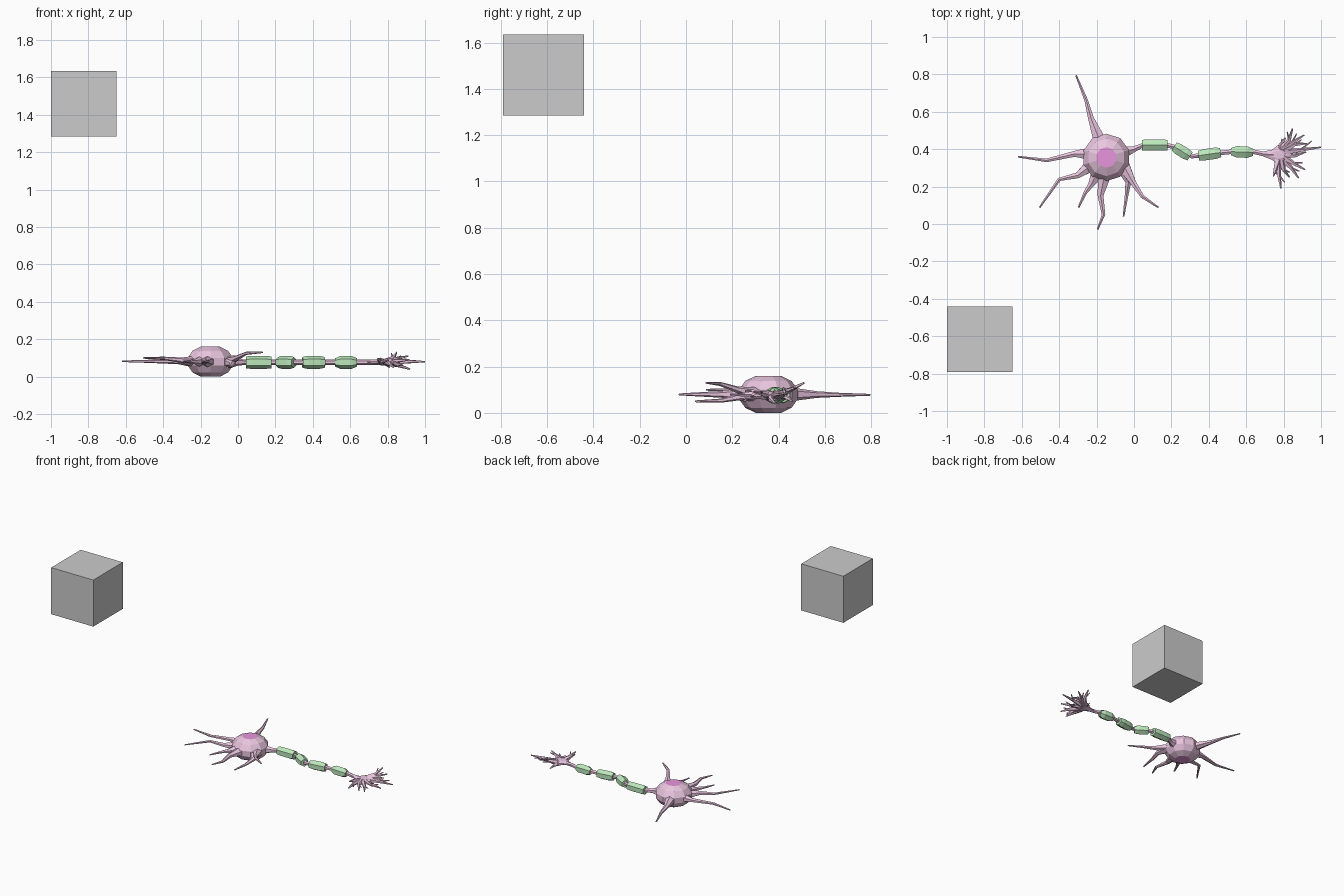
import bpy, bmesh, math
from mathutils import Vector


def material(name, rgb):
    m = bpy.data.materials.new(name)
    m.diffuse_color = (*rgb, 1)
    return m


PINK = material("pink", (0.82, 0.56, 0.74))
MAGENTA = material("magenta", (0.80, 0.30, 0.72))
GREEN = material("green", (0.50, 0.80, 0.50))


def tube(name, pts, radii, sides, mats, flat=1.0, cap_mat=0):
    """Faceted tube through pts; flat scales its thickness."""
    pts = [Vector(p) for p in pts]
    bm = bmesh.new()
    rings = []
    for i, p in enumerate(pts):
        t = (pts[min(i + 1, len(pts) - 1)] - pts[max(i - 1, 0)]).normalized()
        ref = Vector((0, 1, 0)) if abs(t.z) > 0.9 else Vector((0, 0, 1))
        side = t.cross(ref).normalized()
        up = side.cross(t)
        ring = []
        for k in range(sides):
            a = 2 * math.pi * (k + 0.5) / sides
            ring.append(bm.verts.new(p + radii[i] * (math.cos(a) * side + flat * math.sin(a) * up)))
        rings.append(ring)
    for a, b in zip(rings, rings[1:]):
        for k in range(sides):
            j = (k + 1) % sides
            bm.faces.new((a[k], a[j], b[j], b[k]))
    for ring in (rings[0], rings[-1]):
        bm.faces.new(ring).material_index = cap_mat
    bmesh.ops.recalc_face_normals(bm, faces=bm.faces)
    me = bpy.data.meshes.new(name)
    bm.to_mesh(me)
    bm.free()
    for m in mats:
        me.materials.append(m)
    ob = bpy.data.objects.new(name, me)
    bpy.context.collection.objects.link(ob)
    return ob


# Loose cube
bpy.ops.mesh.primitive_cube_add(size=0.35, location=(-0.825, -0.615, 1.46))
bpy.context.object.name = "cube"

# Cell body, with the nucleus showing as its top and bottom caps
CX, CY, CZ = -0.148, 0.356, 0.08
profile = [(0, 0.055), (0.022, 0.1), (0.06, 0.127), (0.10, 0.127), (0.138, 0.1), (0.16, 0.055)]
tube("cell_body", [(CX, CY, z) for z, r in profile], [r for z, r in profile], 10, [PINK, MAGENTA], cap_mat=1)

# Dendrites: plan points and tip height
dendrites = [
    ([(-0.185, 0.45), (-0.23, 0.565), (-0.255, 0.66), (-0.31, 0.795)], 0.078),
    ([(-0.24, 0.375), (-0.318, 0.375), (-0.468, 0.34), (-0.62, 0.36)], 0.082),
    ([(-0.235, 0.31), (-0.302, 0.26), (-0.40, 0.238), (-0.505, 0.088)], 0.10),
    ([(-0.20, 0.265), (-0.23, 0.21), (-0.26, 0.168), (-0.297, 0.088)], 0.08),
    ([(-0.16, 0.25), (-0.179, 0.152), (-0.163, 0.05), (-0.195, -0.03)], 0.08),
    ([(-0.06, 0.30), (-0.03, 0.225), (-0.04, 0.152), (-0.056, 0.04)], 0.05),
    ([(-0.055, 0.31), (-0.005, 0.222), (0.045, 0.147), (0.131, 0.088)], 0.13),
]
for path, tip in dendrites:
    pts = [(x, y, CZ + (tip - CZ) * f) for (x, y), f in zip(path, (0, 0.4, 0.9, 1))]
    tube("dendrite", pts, [0.038, 0.018, 0.011, 0.005], 6, [PINK], flat=0.8)

# Axon running to the terminal
axon = [(-0.05, 0.385), (0, 0.40), (0.045, 0.42), (0.18, 0.42), (0.215, 0.412), (0.31, 0.362),
        (0.345, 0.366), (0.46, 0.38), (0.52, 0.386), (0.64, 0.386), (0.69, 0.375), (0.75, 0.37)]
tube("axon", [(x, y, 0.077) for x, y in axon], [0.034, 0.018] + [0.014] * 10, 6, [PINK])

# Sheath segments: centre, heading, length, end radius
for x, y, ang, length, end in [(0.11, 0.422, 0, 0.136, 0.032), (0.257, 0.388, -32, 0.10, 0.029),
                               (0.404, 0.374, 8, 0.12, 0.029), (0.578, 0.385, -2, 0.118, 0.022)]:
    d = Vector((math.cos(math.radians(ang)), math.sin(math.radians(ang)), 0)) * length
    c = Vector((x, y, 0.076))
    tube("sheath", [c + d * f for f in (-0.5, -0.25, 0.25, 0.5)], [end, 0.035, 0.035, end], 6, [GREEN])

# Terminal swelling
tube("terminal", [(0.69, 0.375, 0.077), (0.74, 0.37, 0.077), (0.77, 0.37, 0.077), (0.81, 0.375, 0.077), (0.84, 0.38, 0.077)],
     [0.014, 0.03, 0.055, 0.05, 0.02], 8, [PINK], flat=0.35)

# Terminal branches: root, bend, tip
branches = [
    ((0.80, 0.385), (0.89, 0.395, 0.08), (1.0, 0.41, 0.08)),
    ((0.80, 0.39), (0.86, 0.425, 0.09), (0.925, 0.43, 0.075)),
    ((0.80, 0.40), (0.845, 0.435, 0.095), (0.91, 0.475, 0.11)),
    ((0.79, 0.40), (0.83, 0.45, 0.10), (0.848, 0.51, 0.13)),
    ((0.78, 0.40), (0.79, 0.43, 0.07), (0.81, 0.46, 0.05)),
    ((0.80, 0.37), (0.86, 0.365, 0.06), (0.92, 0.385, 0.04)),
    ((0.80, 0.36), (0.85, 0.325, 0.085), (0.915, 0.29, 0.09)),
    ((0.79, 0.35), (0.84, 0.30, 0.07), (0.88, 0.245, 0.06)),
    ((0.79, 0.34), (0.80, 0.29, 0.075), (0.83, 0.25, 0.05)),
    ((0.77, 0.34), (0.775, 0.26, 0.08), (0.785, 0.19, 0.08)),
    ((0.77, 0.34), (0.755, 0.29, 0.09), (0.745, 0.255, 0.095)),
]
for (x, y), bend, tip in branches:
    tube("terminal_branch", [(x, y, 0.077), bend, tip], [0.02, 0.011, 0.004], 5, [PINK])
    # side twig off each bend
    b, t = Vector(bend), Vector(tip)
    out = (t - b) * 0.6
    tube("terminal_twig", [b, b + out + Vector((-out.y, out.x, 0.01)) * 0.6], [0.007, 0.003], 5, [PINK])
